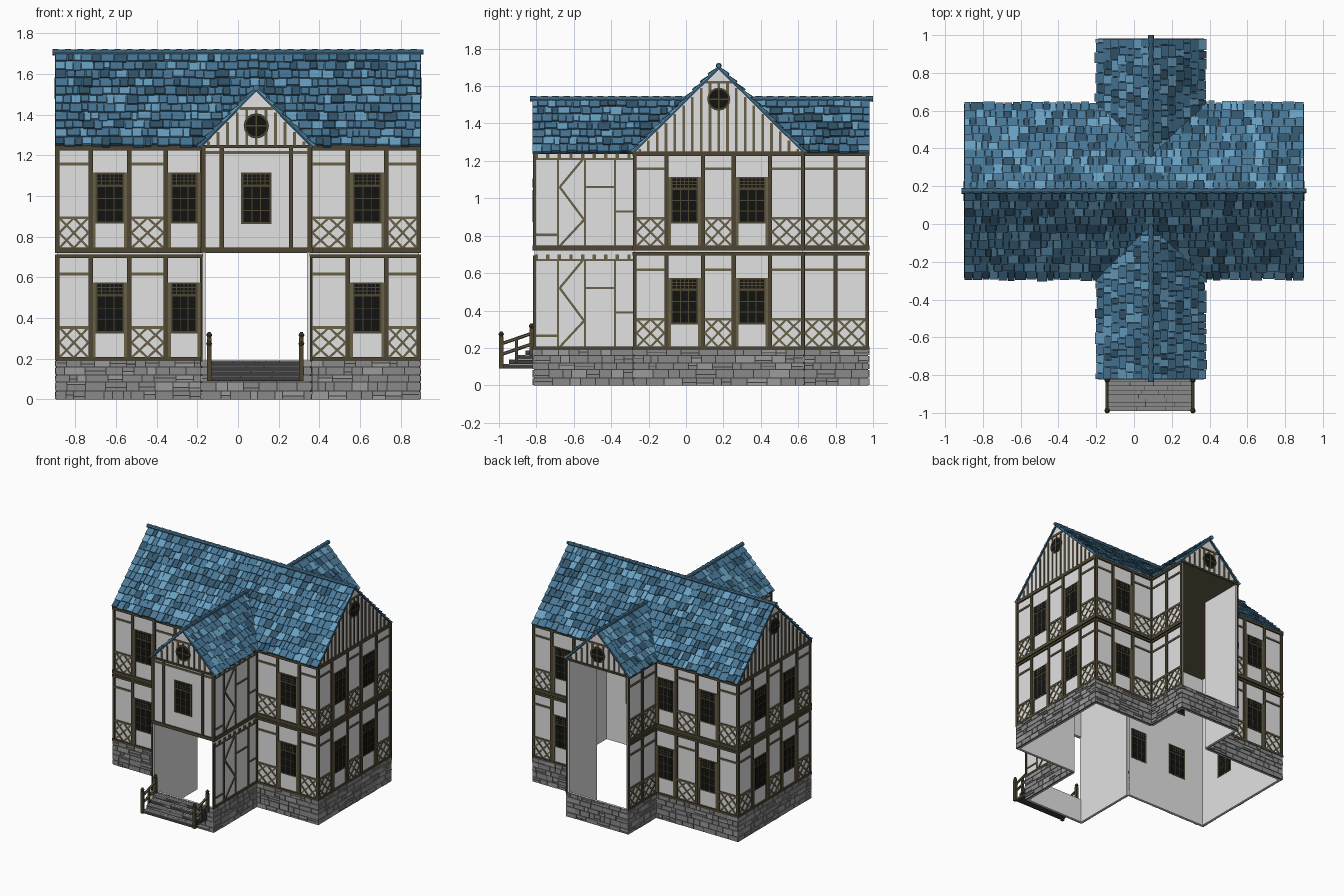
import bpy, bmesh, math, random
from mathutils import Vector as V

if "Cube" in bpy.data.objects:
    bpy.data.objects.remove(bpy.data.objects["Cube"])

random.seed(4)

def lin(c):
    c /= 255
    return c / 12.92 if c < 0.04045 else ((c + 0.055) / 1.055) ** 2.4

COLOURS = {"plaster": (226, 226, 226), "timber": (104, 96, 72), "dark_timber": (78, 70, 50),
           "glass": (18, 18, 16), "stone": (138, 138, 138), "light_stone": (156, 156, 156),
           "mortar": (62, 62, 62), "slate": (72, 119, 150), "light_slate": (104, 160, 194),
           "dark_slate": (50, 85, 108)}
MATS = {}
for name, rgb in COLOURS.items():
    MATS[name] = bpy.data.materials.new(name)
    MATS[name].diffuse_color = (*[lin(c) for c in rgb], 1)
IDX = {n: i for i, n in enumerate(COLOURS)}


class Frame:
    """Local plane: a along, b up, d outward."""
    def __init__(self, o, u, v, n):
        self.o, self.u, self.v, self.n = V(o), V(u), V(v), V(n)

    def at(self, a, b, d):
        return self.o + self.u * a + self.v * b + self.n * d


class Part:
    def __init__(self, name):
        self.name, self.bm = name, bmesh.new()

    def prism(self, F, pts, d0, d1, mat):
        n = len(pts)
        tops = d1 if isinstance(d1, (list, tuple)) else [d1] * n
        lo = [self.bm.verts.new(F.at(a, b, d0)) for a, b in pts]
        hi = [self.bm.verts.new(F.at(a, b, t)) for (a, b), t in zip(pts, tops)]
        faces = [lo[::-1], hi] + [[lo[i], lo[(i + 1) % n], hi[(i + 1) % n], hi[i]] for i in range(n)]
        for f in faces:
            self.bm.faces.new(f).material_index = IDX[mat]

    def box(self, F, a0, a1, b0, b1, d0, d1, mat):
        self.prism(F, [(a0, b0), (a1, b0), (a1, b1), (a0, b1)], d0, d1, mat)

    def bar(self, F, p, q, w, d1, mat):
        p, q = V(p), V(q)
        s = (q - p).normalized() * w / 2
        s = V((-s.y, s.x))
        self.prism(F, [p - s, q - s, q + s, p + s], 0, d1, mat)

    def disc(self, F, a, b, r, d0, d1, mat, n=16):
        self.prism(F, [(a + r * math.cos(i * math.tau / n), b + r * math.sin(i * math.tau / n))
                       for i in range(n)], d0, d1, mat)

    def tube(self, p, q, r0, r1, mat, n=8):
        p, q = V(p), V(q)
        m = (q - p).to_track_quat('Z', 'Y').to_matrix().to_4x4()
        m.translation = (p + q) / 2
        r = bmesh.ops.create_cone(self.bm, cap_ends=True, segments=n, radius1=r0, radius2=r1,
                                  depth=(q - p).length, matrix=m)
        for f in {f for v in r["verts"] for f in v.link_faces}:
            f.material_index = IDX[mat]

    def done(self):
        bmesh.ops.recalc_face_normals(self.bm, faces=self.bm.faces)
        me = bpy.data.meshes.new(self.name)
        self.bm.to_mesh(me)
        self.bm.free()
        for m in MATS.values():
            me.materials.append(m)
        bpy.context.collection.objects.link(bpy.data.objects.new(self.name, me))


X, Y, Z = V((1, 0, 0)), V((0, 1, 0)), V((0, 0, 1))
WORLD = Frame((0, 0, 0), X, Y, Z)
XM, WX0, WX1, YF, YB, WF, WB = 0.89, -0.175, 0.355, -0.275, 0.625, -0.81, 0.97
walls, stones, beams = Part("plaster_walls"), Part("stone_base"), Part("timber_framing")
windows, gables = Part("windows"), Part("gables")


def window(F, a0, a1, b0, b1):
    # frame, two dark panes and glazing bars, showing on both sides of the wall
    split = b1 - 0.07
    windows.box(F, a0, a1, b0, b1, -0.018, 0.006, "dark_timber")
    for lo, hi, nx, nz in ((b0 + 0.01, split, 3, 3), (split + 0.012, b1 - 0.008, 6, 3)):
        l, r = a0 + 0.012, a1 - 0.012
        windows.box(F, l, r, lo, hi, -0.020, 0.008, "glass")
        for i in range(1, nx):
            x = l + (r - l) * i / nx
            windows.box(F, x - 0.002, x + 0.002, lo, hi, -0.021, 0.0095, "dark_timber")
        for i in range(1, nz):
            z = lo + (hi - lo) * i / nz
            windows.box(F, l, r, z - 0.002, z + 0.002, -0.021, 0.0095, "dark_timber")


def base(F, L):
    # irregular stone blocks on a mortar backing
    stones.box(F, 0, L, 0, 0.19, 0, 0.004, "mortar")
    stones.box(F, 0, L, 0, 0.19, -0.015, 0, "plaster")
    g, rows = 0.0025, [0, 0.04, 0.085, 0.12, 0.16, 0.192]
    for b0, b1 in zip(rows, rows[1:]):
        a = -0.008
        while a < L + 0.008:
            e = a + random.uniform(0.035, 0.11)
            if e > L - 0.02:
                e = L + 0.009
            m = random.uniform(b0 + 0.012, b1 - 0.012)
            for lo, hi in ([(b0, m), (m, b1)] if random.random() < 0.3 else [(b0, b1)]):
                stones.box(F, a + g, e - g, lo + g, hi - g, 0, random.uniform(0.007, 0.011),
                           random.choice(["stone", "stone", "stone", "light_stone"]))
            a = e


def girts(F, L, bands):
    for b0, b1 in bands:
        beams.box(F, -0.01, L + 0.01, b0, b1, 0, 0.011, "dark_timber")


BANDS = ((0.19, 0.208), (0.695, 0.712), (0.72, 0.747), (1.225, 1.25))


def panelled(F, cuts, kinds):
    # posts at each cut, crossed panels (d) and windows (w) on both floors
    L = cuts[-1]
    walls.box(F, 0, L, 0, 1.245, -0.015, 0, "plaster")
    base(F, L)
    girts(F, L, BANDS)
    for z0, z1 in ((0.205, 0.70), (0.745, 1.23)):
        for c in cuts:
            l, r = max(c - 0.011, -0.008), min(c + 0.011, L + 0.008)
            beams.box(F, l, r, z0, z1, 0, 0.0095, "dark_timber")
        for a0, a1, k in zip(cuts, cuts[1:], kinds):
            l, r = a0 + 0.011, a1 - 0.011
            if k == "w":
                for p in (l, r - 0.014):
                    beams.box(F, p, p + 0.014, z0, z0 + 0.37, 0, 0.007, "timber")
                window(F, l + 0.01, r - 0.01, z0 + 0.12, z0 + 0.37)
                continue
            b, t = z0, z0 + 0.148
            m, c = (l + r) / 2, (b + t) / 2
            beams.box(F, l, r, t - 0.007, t + 0.007, 0, 0.007, "timber")
            beams.box(F, l, r, z0 + 0.405, z0 + 0.419, 0, 0.007, "timber")
            for p, q in (((l, b), (r, t)), ((l, t), (r, b))):
                beams.bar(F, p, q, 0.011, 0.005, "timber")
            d = [(m, b), (r, c), (m, t), (l, c)]
            for i in range(4):
                beams.bar(F, d[i], d[(i + 1) % 4], 0.011, 0.006, "timber")


# main block walls, front and back alike, then both ends and the back wing sides
for y, n in ((YF, -Y), (YB, Y)):
    panelled(Frame((-XM, y, 0), X, Z, n), [0, 0.165, 0.355, 0.535, 0.715], "dwdw")
    panelled(Frame((WX1, y, 0), X, Z, n), [0, 0.185, 0.375, 0.535], "dwd")
for x, n in ((-XM, -X), (XM, X)):
    panelled(Frame((x, YF, 0), Y, Z, n), [0, 0.17, 0.365, 0.53, 0.725, 0.90], "dwdwd")
for x, n in ((WX0, -X), (WX1, X)):
    panelled(Frame((x, YB, 0), Y, Z, n), [0, 0.175, 0.345], "dd")

# front wing sides with braced timbering
for x, n in ((WX0, -X), (WX1, X)):
    F, L = Frame((x, WF, 0), Y, Z, n), YF - WF
    walls.box(F, 0, L, 0, 1.245, -0.015, 0, "plaster")
    base(F, L)
    girts(F, L, ((0.19, 0.208), (0.72, 0.747), (1.236, 1.25)))
    for z in (0.745, 0.205):
        top = 0.465
        for p, q in (((0.26, top), (0.135, 0.315)), ((0.135, 0.315), (0.265, 0.14)),
                     ((0.265, 0.14), (0.135, 0)), ((0.27, 0), (0.27, top)), ((0.43, 0), (0.43, top)),
                     ((0.27, 0.315), (0.43, 0.315)), ((0.43, 0.185), (L, 0.185)),
                     ((0.125, 0), (0.125, top)), ((0, 0.06), (0.125, 0.06)), ((0, top), (L, top))):
            beams.bar(F, (p[0], p[1] + z), (q[0], q[1] + z), 0.012, 0.006, "timber")
        for i in range(9):
            beams.box(F, i * 0.062, i * 0.062 + 0.018, z + top, z + 0.495, 0, 0.007, "timber")
        beams.box(F, -0.008, 0.008, z, z + 0.49, 0, 0.008, "dark_timber")

# front wing: open below, room above; back wing: open end
WL = WX1 - WX0
FRONT, BACK = Frame((WX0, WF, 0), X, Z, -Y), Frame((WX0, WB, 0), X, Z, Y)
base(FRONT, WL)
base(BACK, WL)
walls.box(FRONT, 0, WL, 0.72, 1.245, -0.015, 0, "plaster")
girts(FRONT, WL, ((0.722, 0.747), (1.236, 1.25)))
girts(BACK, WL, ((1.236, 1.25),))
beams.box(FRONT, 0, WL, 1.208, 1.222, 0, 0.007, "timber")
for a in (0.004, 0.095, WL - 0.095, WL - 0.004):
    beams.box(FRONT, a - 0.01, a + 0.01, 0.745, 1.24, 0, 0.009, "dark_timber")
window(FRONT, WL / 2 - 0.076, WL / 2 + 0.076, 0.862, 1.115)


def gable(F, L, peak, eye, collar):
    # triangle with boards, collar beam and round window
    k, c = (peak - 1.245) / (L / 2), L / 2
    gables.prism(F, [(0, 1.245), (L, 1.245), (c, peak)], -0.015, 0, "plaster")
    half = (peak - collar) / k
    gables.box(F, c - half, c + half, collar - 0.007, collar + 0.007, 0, 0.007, "timber")
    n = int(c / 0.047)
    for i in range(-n, n + 1):
        off = i * 0.047
        top = min(collar, peak - k * (abs(off) + 0.008))
        if top > 1.26:
            gables.box(F, c + off - 0.007, c + off + 0.007, 1.245, top, 0, 0.006, "timber")
    gables.disc(F, c, eye, 0.062, 0, 0.008, "dark_timber")
    gables.disc(F, c, eye, 0.052, 0, 0.010, "glass")
    gables.box(F, c - 0.004, c + 0.004, eye - 0.052, eye + 0.052, 0, 0.0115, "dark_timber")
    gables.box(F, c - 0.052, c + 0.052, eye - 0.004, eye + 0.004, 0, 0.0115, "dark_timber")


for x, n in ((-XM, -X), (XM, X)):
    gable(Frame((x, YF, 0), Y, Z, n), YB - YF, 1.69, 1.53, 1.62)
for F in (FRONT, BACK):
    gable(F, WL, 1.515, 1.345, 1.43)

# ceiling
ceiling = Part("ceiling")
ceiling.box(WORLD, -XM, XM, YF, YB, 1.236, 1.244, "timber")
ceiling.box(WORLD, WX0, WX1, WF, WB, 1.235, 1.243, "timber")

# slate roofs: random tiles in rows, left out where the other roof covers them
roof = Part("slate_roof")


def main_z(p):
    return 1.70 - 0.99 * abs(p.y - 0.175)


def wing_z(p):
    return 1.525 - abs(p.x - 0.09)


def slope(o, u, ridge_vec, L, rows, other):
    v = V(ridge_vec)
    S = v.length
    v.normalize()
    n = V(u).cross(v)
    F = Frame(o, u, v, n if n.z > 0 else -n)
    roof.box(F, 0, L, 0, S, -0.008, 0.002, "dark_slate")
    h = S / rows
    for r in range(rows):
        a = 0
        while a < L - 0.001:
            e = a + random.uniform(0.028, 0.068)
            if e > L - 0.02:
                e = L
            p = F.at((a + e) / 2, (r + 0.5) * h, 0)
            if other(p) < p.z + 0.02:
                b = r * h - random.uniform(-0.004, 0.009)
                t = min((r + 1) * h + 0.006, S)
                d = random.uniform(0.011, 0.018)
                roof.prism(F, [(a + 0.0015, b), (e - 0.0015, b), (e - 0.0015, t), (a + 0.0015, t)],
                           0, [d, d, 0.005, 0.005],
                           random.choice(["slate"] * 6 + ["light_slate"] * 2 + ["dark_slate"] * 2))
            a = e


for s in (-1, 1):
    slope((-0.9, 0.175 + s * 0.46, 1.245), X, (0, -s * 0.46, 0.455), 1.8, 11, wing_z)
    slope((0.09 + s * 0.28, -0.822, 1.245), Y, (-s * 0.28, 0, 0.28), 1.804, 7, main_z)
for p, q, n in (((-0.912, 0.175, 1.708), (0.912, 0.175, 1.708), 30),
                ((0.09, -0.835, 1.532), (0.09, 0.0, 1.532), 14),
                ((0.09, 1.0, 1.532), (0.09, 0.35, 1.532), 11)):
    p, q = V(p), V(q)
    for i in range(n):
        roof.tube(p.lerp(q, i / n), p.lerp(q, (i + 1) / n), 0.016, 0.012, "slate")

# entrance steps of stone slabs
steps = Part("entrance_steps")
for i in range(4):
    y0, z1 = -0.99 + i * 0.044, 0.115 + i * 0.024
    steps.box(WORLD, -0.135, 0.305, y0, -0.815, z1 - 0.024, z1 - 0.004, "mortar")
    for yy in (y0, y0 + 0.023):
        a = -0.135
        while a < 0.305:
            e = a + random.uniform(0.08, 0.2)
            e = 0.305 if e > 0.27 else e
            steps.box(WORLD, a, e - 0.003, yy, yy + 0.021, z1 - 0.02, z1, "stone")
            a = e

# stair railings
rails = Part("stair_railings")
for x in (-0.142, 0.312):
    for y, lo, hi in ((-0.988, 0.09, 0.262), (-0.905, 0.12, 0.255), (-0.826, 0.16, 0.305)):
        w = 0.008 if y == -0.905 else 0.011
        rails.box(WORLD, x - w, x + w, y - w, y + w, lo, hi, "dark_timber")
        if w > 0.01:
            rails.tube((x, y, hi), (x, y, hi + 0.012), 0.009, 0.015, "dark_timber")
            rails.tube((x, y, hi + 0.012), (x, y, hi + 0.026), 0.015, 0.006, "dark_timber")
    for z in (0.165, 0.222):
        rails.tube((x, -0.988, z), (x, -0.826, z + 0.055), 0.009, 0.009, "timber", 6)

for part in (walls, stones, beams, windows, gables, ceiling, roof, steps, rails):
    part.done()

for m in bpy.data.materials:
    if m.users and not m.is_grease_pencil:
        m.use_nodes = True
        m.node_tree.nodes["Principled BSDF"].inputs["Base Color"].default_value = m.diffuse_color
